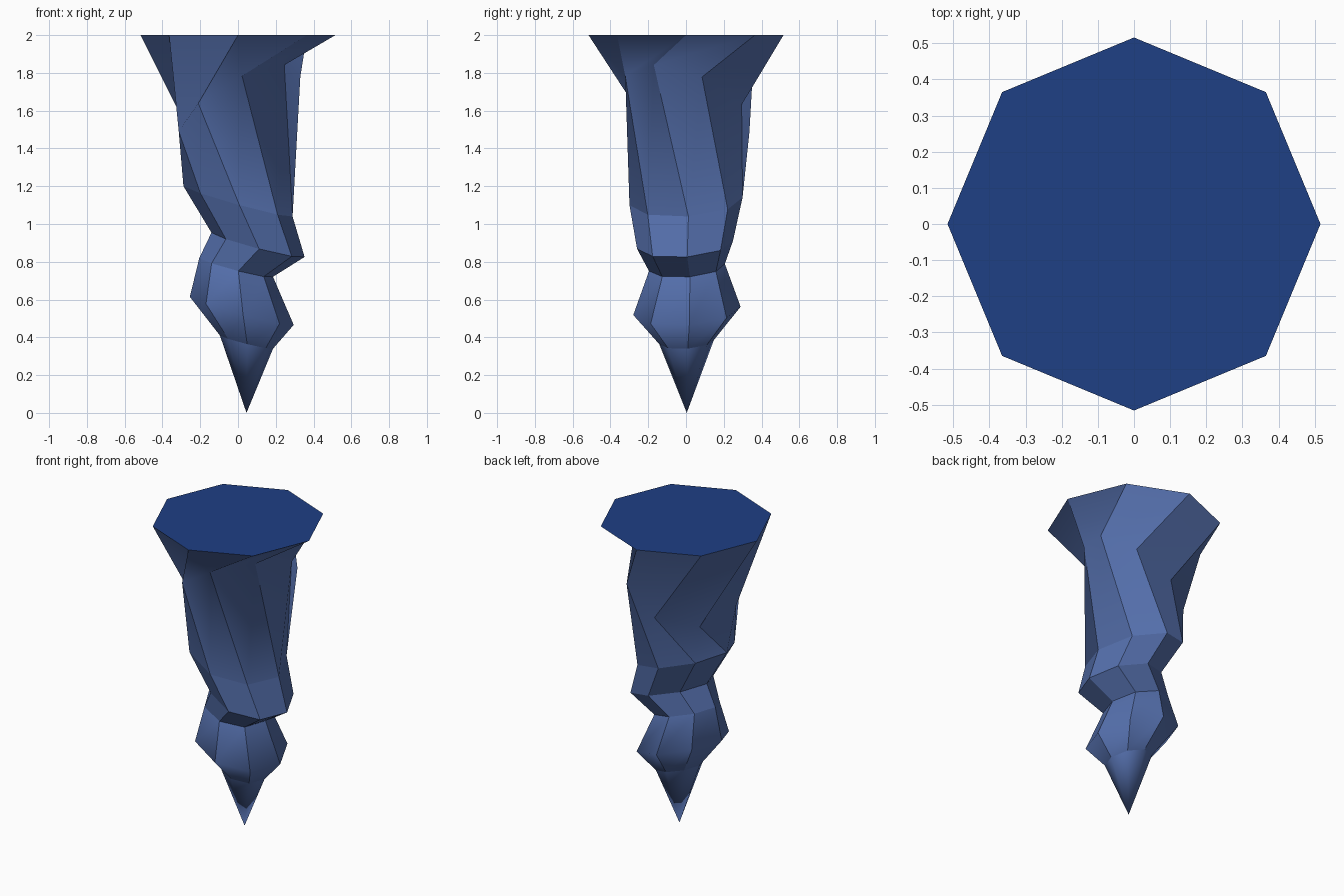
import bpy, bmesh, math
from mathutils import Vector

if "Cube" in bpy.data.objects:
    bpy.data.objects.remove(bpy.data.objects["Cube"])

SIDES = 8


def material(name, rgb):
    m = bpy.data.materials.new(name)
    m.diffuse_color = (*rgb, 1.0)
    m.use_nodes = True
    m.node_tree.nodes["Principled BSDF"].inputs["Base Color"].default_value = m.diffuse_color
    return m


def ring(bm, center, radius, slope_x, slope_y, twist):
    """Octagon tilted so that z rises by slope_x / slope_y."""
    tilt = Vector((0, 0, 1)).rotation_difference(Vector((-slope_x, -slope_y, 1)))
    verts = []
    for i in range(SIDES):
        a = math.radians(twist) + math.tau * i / SIDES
        p = tilt @ Vector((radius * math.cos(a), radius * math.sin(a), 0))
        verts.append(bm.verts.new(p + Vector(center)))
    return verts


# Rings from flat top to tip: centre, radius, slope x, slope y, twist
RINGS = [
    ((0, 0, 2.0), 0.516, 0, 0, 0),
    ((0.008, 0.007, 1.635), 0.361, 0.55, -0.43, -37),
    ((0, 0, 1.12), 0.30, -0.28, 0.06, 2),
    ((0.106, -0.005, 0.89), 0.255, -0.265, 0.08, 2),
    ((-0.01, 0.005, 0.77), 0.202, -0.26, 0.08, 4),
    ((0.02, 0.005, 0.54), 0.285, -0.273, 0.07, 2),
    ((0.045, 0.003, 0.375), 0.145, -0.25, 0.07, 2),
]
SMOOTH_RINGS = {1, 5}

bm = bmesh.new()
rings = [ring(bm, *r) for r in RINGS]

# Flat cap in the deeper blue
cap = bm.faces.new(rings[0])
cap.material_index = 1

# Twisting shaft; the corner order sets which way the warped quads fold
for upper, lower in zip(rings, rings[1:]):
    for i in range(SIDES):
        j = (i + 1) % SIDES
        bm.faces.new((upper[j], upper[i], lower[i], lower[j])).smooth = True

# Smooth pointed tip
tip = bm.verts.new((0.045, 0.004, 0))
for i in range(SIDES):
    bm.faces.new((rings[-1][i], tip, rings[-1][(i + 1) % SIDES])).smooth = True

# Crisp lengthwise edges and folds, soft bends elsewhere
level = {v: n for n, r in enumerate(rings) for v in r}
level[tip] = len(rings)
for e in bm.edges:
    a, b = (level[v] for v in e.verts)
    if a == b:
        e.smooth = a in SMOOTH_RINGS
    else:
        e.smooth = max(a, b) == len(rings)

mesh = bpy.data.meshes.new("hanging_spike")
bm.to_mesh(mesh)
bm.free()
mesh.materials.append(material("slate blue", (0.088, 0.157, 0.407)))
mesh.materials.append(material("deep blue", (0.013, 0.050, 0.235)))
bpy.context.collection.objects.link(bpy.data.objects.new("hanging_spike", mesh))
